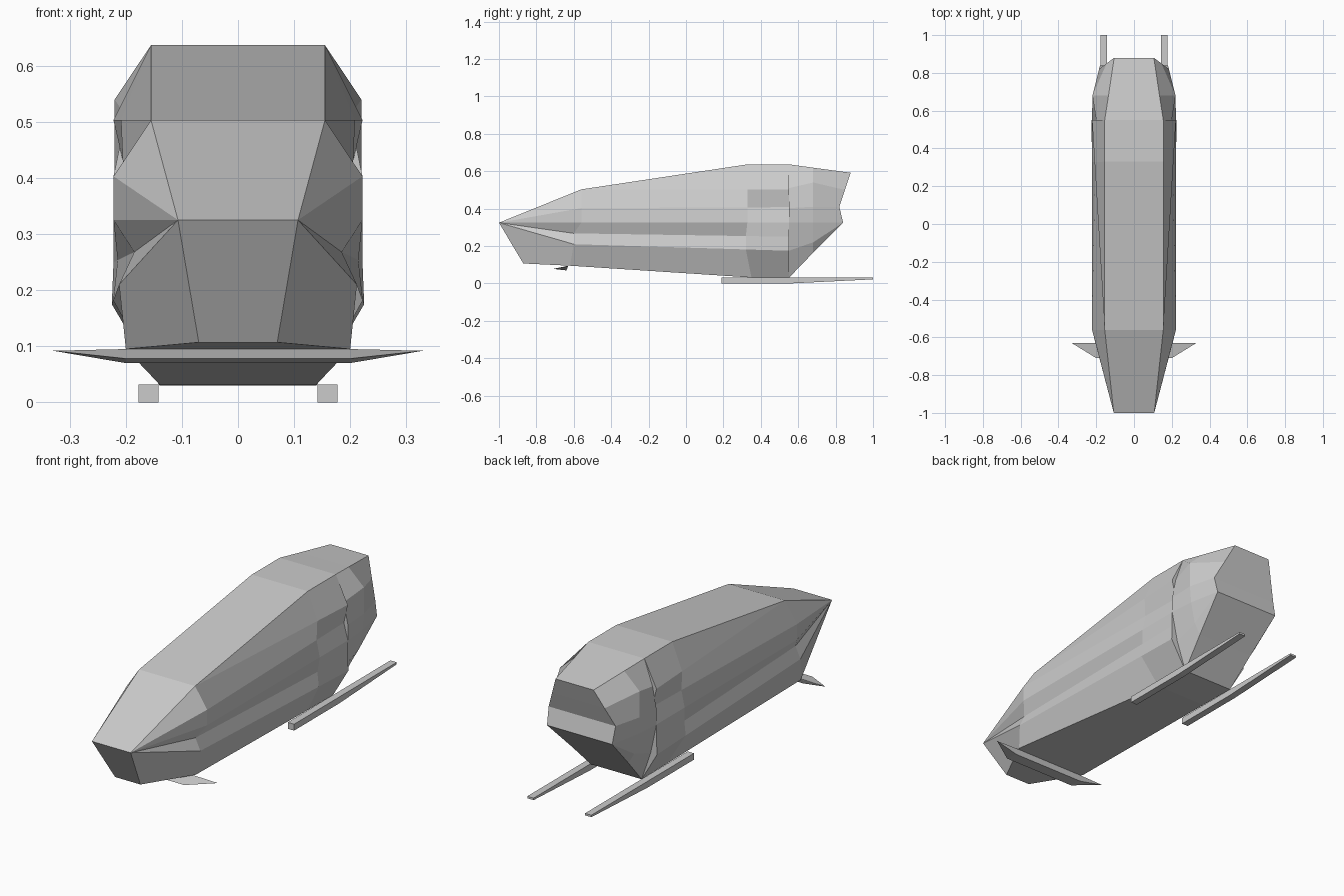
import bpy, bmesh

if "Cube" in bpy.data.objects:
    bpy.data.objects.remove(bpy.data.objects["Cube"])


def finish(name, bm):
    bmesh.ops.remove_doubles(bm, verts=bm.verts, dist=0.0005)
    bmesh.ops.recalc_face_normals(bm, faces=bm.faces)
    me = bpy.data.meshes.new(name)
    bm.to_mesh(me)
    bm.free()
    ob = bpy.data.objects.new(name, me)
    bpy.context.collection.objects.link(ob)
    return ob


def poly(bm, *pts):
    # Skip repeated corners so collapsed quads become triangles
    keep = []
    for p in pts:
        if p not in keep:
            keep.append(p)
    if len(keep) > 2:
        bm.faces.new([bm.verts.new(p) for p in keep])


def flip(p):
    return (-p[0], p[1], p[2])


def loft(name, stations):
    """Mirrored shell through half sections, each listed top to bottom."""
    bm = bmesh.new()
    for a, b in zip(stations, stations[1:]):
        for i in range(len(a) - 1):
            quad = [a[i], b[i], b[i + 1], a[i + 1]]
            poly(bm, *quad)
            poly(bm, *map(flip, quad))
        for i in (0, -1):
            poly(bm, a[i], b[i], flip(b[i]), flip(a[i]))
    for s in (stations[0], stations[-1]):
        for p, q in zip(s, s[1:]):
            poly(bm, p, q, flip(q), flip(p))
    return finish(name, bm)


def mix(a, b, t):
    return tuple(u + (v - u) * t for u, v in zip(a, b))


# Main hull: pointed nose, grooved flanks
nose = [(0.107, -1, 0.325)] * 6 + [(0.07, -0.87, 0.107)]
shoulder = [(0.155, -0.56, 0.503), (0.155, -0.56, 0.503), (0.222, -0.56, 0.403),
            (0.222, -0.56, 0.325), (0.185, -0.60, 0.268), (0.212, -0.60, 0.21),
            (0.20, -0.62, 0.095)]
rear = [(0.155, 0.55, 0.637), (0.222, 0.55, 0.503), (0.20, 0.55, 0.408),
        (0.222, 0.55, 0.325), (0.222, 0.55, 0.25), (0.225, 0.55, 0.175),
        (0.14, 0.55, 0.03)]
crown = [mix(a, b, 0.8) for a, b in zip(shoulder, rear)]
crown[0] = (0.155, 0.33, 0.637)
crown[-1] = (0.14, 0.35, 0.032)
loft("main_hull", [nose, shoulder, crown, rear])

# Tail section with notched back
tail_front = [(0.155, 0.55, 0.637), (0.20, 0.55, 0.51), (0.222, 0.55, 0.403),
              (0.222, 0.55, 0.325), (0.19, 0.55, 0.175), (0.14, 0.55, 0.03)]
tail_mid = [(0.135, 0.68, 0.619), (0.22, 0.68, 0.54), (0.22, 0.68, 0.41),
            (0.212, 0.68, 0.325), (0.19, 0.68, 0.22), (0.158, 0.68, 0.165)]
tail_end = [(0.105, 0.88, 0.592), (0.145, 0.85, 0.50), (0.185, 0.82, 0.41)] \
    + [(0.18, 0.84, 0.325)] * 3
loft("tail_section", [tail_front, tail_mid, tail_end])

# Front winglet: flat blade with swept tips
bm = bmesh.new()
for s in (-1, 1):
    for x, y, z in ((0.2, -0.71, 0.078), (0.2, -0.64, 0.07),
                    (0.2, -0.63, 0.095), (0.33, -0.63, 0.092)):
        bm.verts.new((s * x, y, z))
bmesh.ops.convex_hull(bm, input=bm.verts)
finish("front_winglet", bm)

# Rear skids
profile = [(0.19, 0), (0.19, 0.032), (1, 0.032), (1, 0.022), (0.55, 0)]
for name, x in (("left_skid", -0.1595), ("right_skid", 0.1595)):
    bm = bmesh.new()
    a, b = [[(x + d, y, z) for y, z in profile] for d in (-0.0175, 0.0175)]
    poly(bm, *a)
    poly(bm, *b)
    for i in range(len(a)):
        poly(bm, a[i], a[i - 1], b[i - 1], b[i])
    finish(name, bm)
